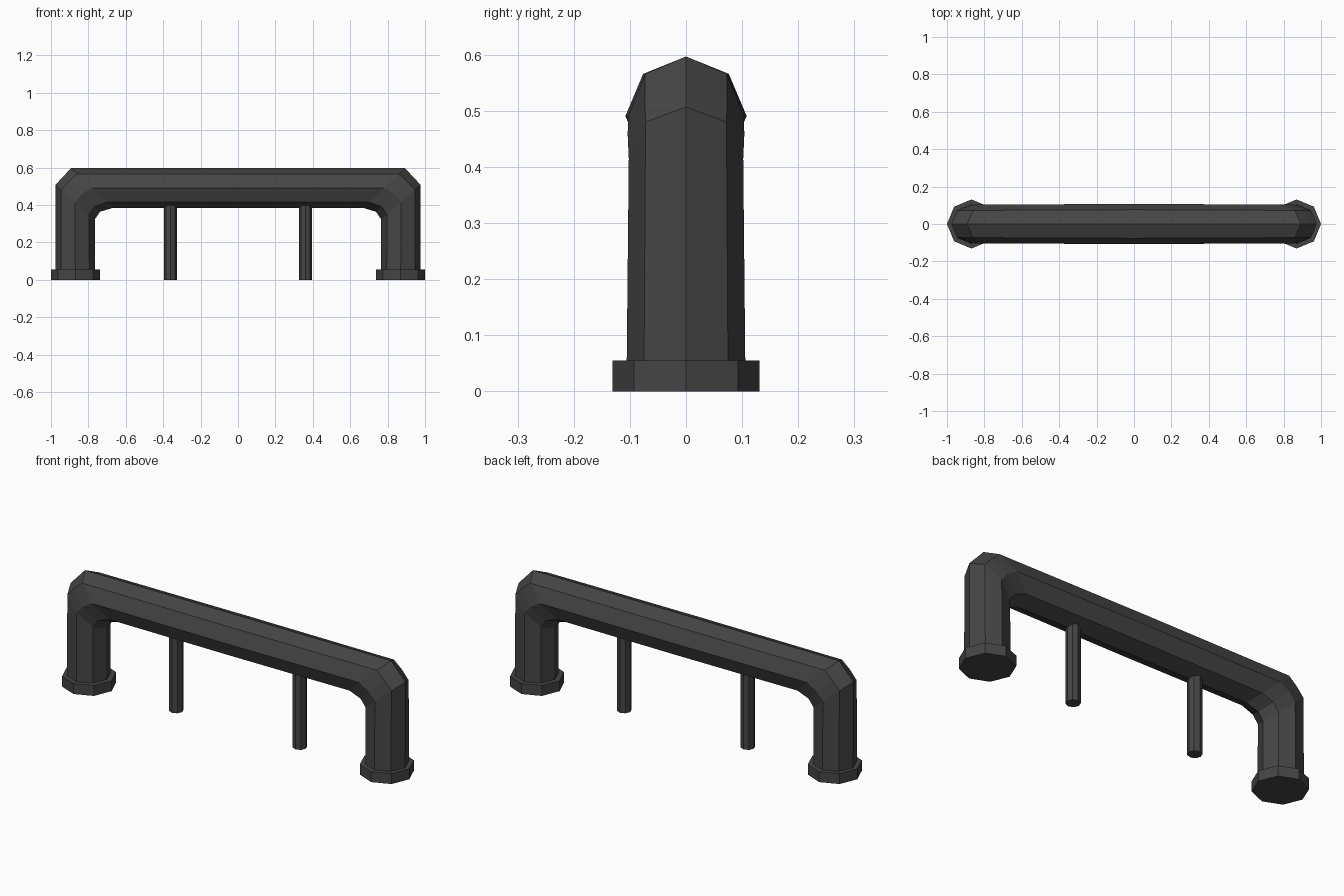
import bpy, bmesh
from math import cos, sin, tau

if "Cube" in bpy.data.objects:
    bpy.data.objects.remove(bpy.data.objects["Cube"])

SIDES = 8
dark = bpy.data.materials.new("dark_metal")
dark.diffuse_color = (0.06, 0.06, 0.06, 1)
dark.use_nodes = True
dark.node_tree.nodes["Principled BSDF"].inputs["Base Color"].default_value = dark.diffuse_color


def loft(name, rings):
    """Skin equal-sized rings of points and cap both ends."""
    bm = bmesh.new()
    loops = [[bm.verts.new(p) for p in ring] for ring in rings]
    for a, b in zip(loops, loops[1:]):
        for i in range(SIDES):
            j = (i + 1) % SIDES
            bm.faces.new((a[i], a[j], b[j], b[i]))
    bm.faces.new(loops[0])
    bm.faces.new(loops[-1])
    bmesh.ops.recalc_face_normals(bm, faces=bm.faces[:])
    mesh = bpy.data.meshes.new(name)
    bm.to_mesh(mesh)
    bm.free()
    mesh.materials.append(dark)
    obj = bpy.data.objects.new(name, mesh)
    bpy.context.collection.objects.link(obj)


def section(outer, inner, ry):
    """Octagon spanning an outer and an inner (x, z) point, ry deep in y."""
    ring = []
    for i in range(SIDES):
        t = (1 + cos(tau * i / SIDES)) / 2
        ring.append((inner[0] + (outer[0] - inner[0]) * t,
                     ry * sin(tau * i / SIDES),
                     inner[1] + (outer[1] - inner[1]) * t))
    return ring


def post(name, x, r, z0, z1):
    loft(name, [section((x + r, z), (x - r, z), r) for z in (z0, z1)])


# Bent rail: leg foot, three rings round the bend, then mirrored
half = [
    section((0.976, 0.02), (0.764, 0.02), 0.106),
    section((0.977, 0.507), (0.765, 0.324), 0.102),
    section((0.935, 0.552), (0.738, 0.364), 0.104),
    section((0.893, 0.597), (0.668, 0.385), 0.103),
]
middle = section((0, 0.597), (0, 0.385), 0.108)
other = [[(-x, y, z) for x, y, z in ring] for ring in reversed(half)]
loft("bent_rail", half + [middle] + other)

# Foot flanges and thin support posts
for side, s in (("left", -1), ("right", 1)):
    post(side + "_flange", s * 0.869, 0.131, 0, 0.055)
    post(side + "_support_post", s * 0.361, 0.035, 0, 0.42)
